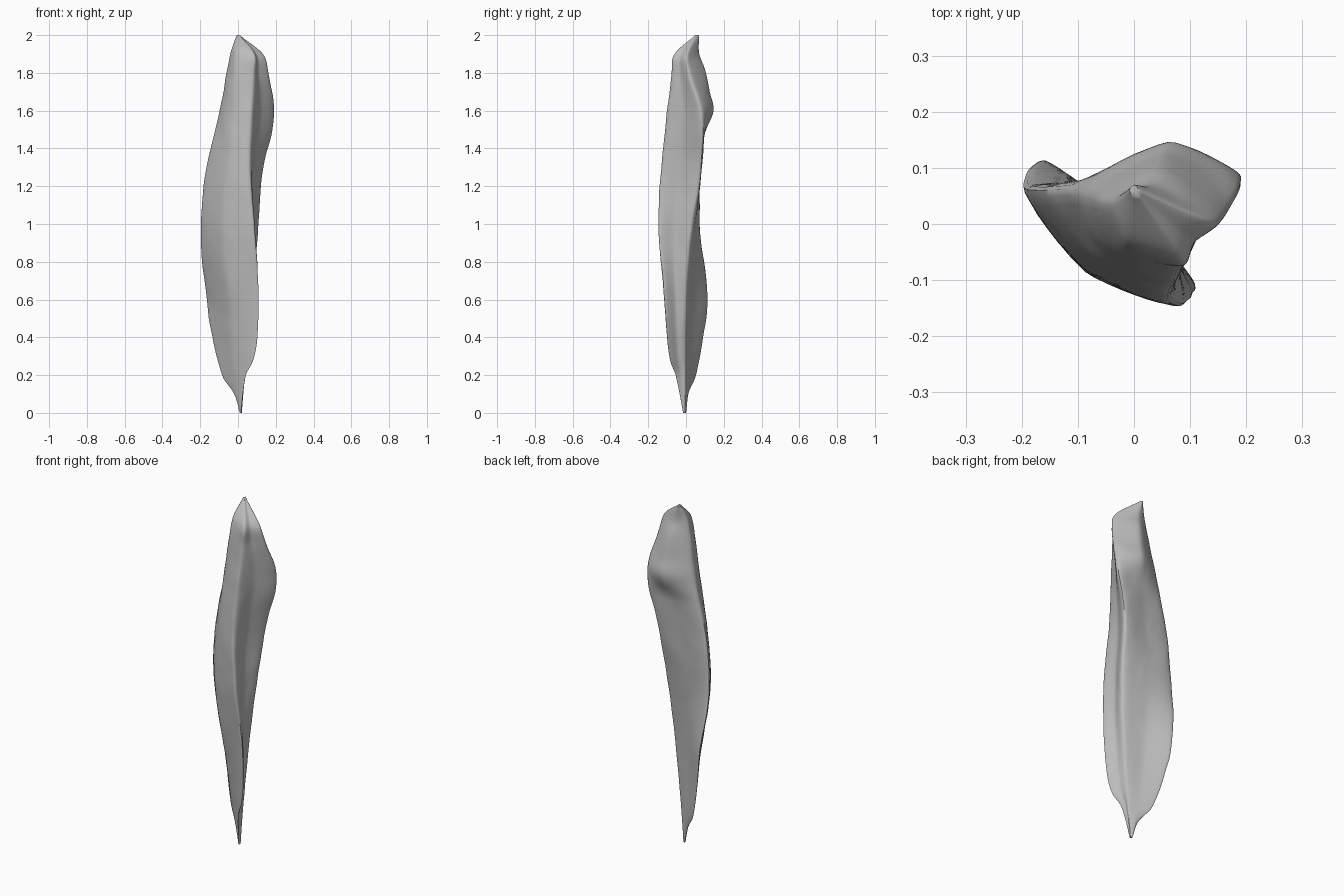
import bpy
import bmesh
from mathutils import Vector, noise

default_cube = bpy.data.objects.get("Cube")
if default_cube:
    bpy.data.objects.remove(default_cube, do_unlink=True)

# Lengthwise lines of the blade: (height, x, y) in hundredths
left_edge = [(0, 1, 0), (10, -2, 1), (19, -8, 5), (40, -13.5, 9), (62, -17, 11.5),
             (95, -19.7, 7), (125, -17.5, 6), (160, -9.5, 6), (190, -4, 4), (200, -.8, 6)]
front_belly = [(0, 1, -1), (20, -2, -1.5), (50, -4.5, -4.5), (75, -7, -7.5),
               (100, -8.5, -8.5), (130, -6.5, -8.5), (160, -4, -6), (190, -1, -3.5), (200, 0, 5)]
front_corner = [(0, 1.5, -1.5), (20, 4, -5.5), (28, 8, -8.5), (40, 10, -10), (65, 10.5, -12),
                (100, 8, -14.5), (130, 6, -13), (180, 8, -7.5), (190, 8, -6), (200, .8, 5)]
back_ridge = [(0, 2, -.5), (20, 3.5, -.5), (50, 6, 0), (75, 8.5, 1), (100, 10.5, 3.5),
              (125, 12.5, 7.5), (158, 19, 8.5), (180, 16, 2), (190, 13, 1), (200, .8, 6)]
back_face = [(0, 1.5, 0), (20, -1.5, 2), (50, -4, 3.5), (100, -4, 6), (145, 1, 9),
             (160, 6, 14.5), (170, 6, 12.5), (182, 5, 10), (190, 3, 7), (200, 0, 7)]


def hermite(p, q, tp, tq, t):
    """Smooth blend between two points with given tangents."""
    s = 1 - t
    return p * (s * s * (1 + 2 * t)) + q * (t * t * (3 - 2 * t)) + tp * (t * s * s) - tq * (t * t * s)


def sample(line, z):
    """Position on a lengthwise line at height z."""
    pts = [Vector((p[1], p[2])) for p in line]
    hs = [p[0] for p in line]
    last = len(line) - 1
    i = max(k for k in range(last) if hs[k] <= z)

    def slope(k):
        a, b = max(k - 1, 0), min(k + 1, last)
        return (pts[b] - pts[a]) / (hs[b] - hs[a])

    span = hs[i + 1] - hs[i]
    return hermite(pts[i], pts[i + 1], slope(i) * span, slope(i + 1) * span, (z - hs[i]) / span)


def section(z, steps=8, tension=0.36):
    """Closed rounded outline through the lengthwise lines at height z."""
    left, belly, corner, ridge, back = [
        sample(line, z) for line in (left_edge, front_belly, front_corner, back_ridge, back_face)]
    middle = (corner + ridge) / 2
    groove = middle + (belly - middle) * 0.08
    keys = [left, belly, corner, groove, ridge, back]
    n = len(keys)
    tangents = [(keys[(k + 1) % n] - keys[k - 1]) * tension for k in range(n)]
    return [hermite(keys[k], keys[(k + 1) % n], tangents[k], tangents[(k + 1) % n], s / steps)
            for k in range(n) for s in range(steps)]


# Loft the outlines into one closed body
bm = bmesh.new()
rings = []
levels = [2 * k for k in range(94)] + [187 + k for k in range(12)] + [198.8, 199.5, 199.9]
for z in levels:
    outline = section(z)
    centre = sum(outline, Vector((0, 0))) / len(outline)
    ring = []
    for p in outline:
        # Gentle chipped waviness
        wave = noise.noise(Vector((p.x / 5, p.y / 5, z / 11))) * 0.025
        q = p + (p - centre) * wave
        ring.append(bm.verts.new((q.x / 100, q.y / 100, z / 100)))
    rings.append(ring)
for low, high in zip(rings, rings[1:]):
    for k in range(len(low)):
        j = (k + 1) % len(low)
        bm.faces.new((low[k], low[j], high[j], high[k]))
bm.faces.new(rings[0][::-1])
tip = bm.verts.new((0, 0.06, 2))
for k, v in enumerate(rings[-1]):
    bm.faces.new((v, rings[-1][(k + 1) % len(rings[-1])], tip))
bmesh.ops.recalc_face_normals(bm, faces=bm.faces)

mesh = bpy.data.meshes.new("stone_blade")
bm.to_mesh(mesh)
bm.free()
blade = bpy.data.objects.new("stone_blade", mesh)
bpy.context.collection.objects.link(blade)

# Plain grey stone
grey = bpy.data.materials.new("stone_grey")
grey.use_nodes = True
colour = (0.5, 0.5, 0.5, 1)
grey.diffuse_color = colour
grey.node_tree.nodes["Principled BSDF"].inputs["Base Color"].default_value = colour
mesh.materials.append(grey)

bpy.context.view_layer.objects.active = blade
blade.select_set(True)
bpy.ops.object.shade_smooth_by_angle(angle=0.9)
